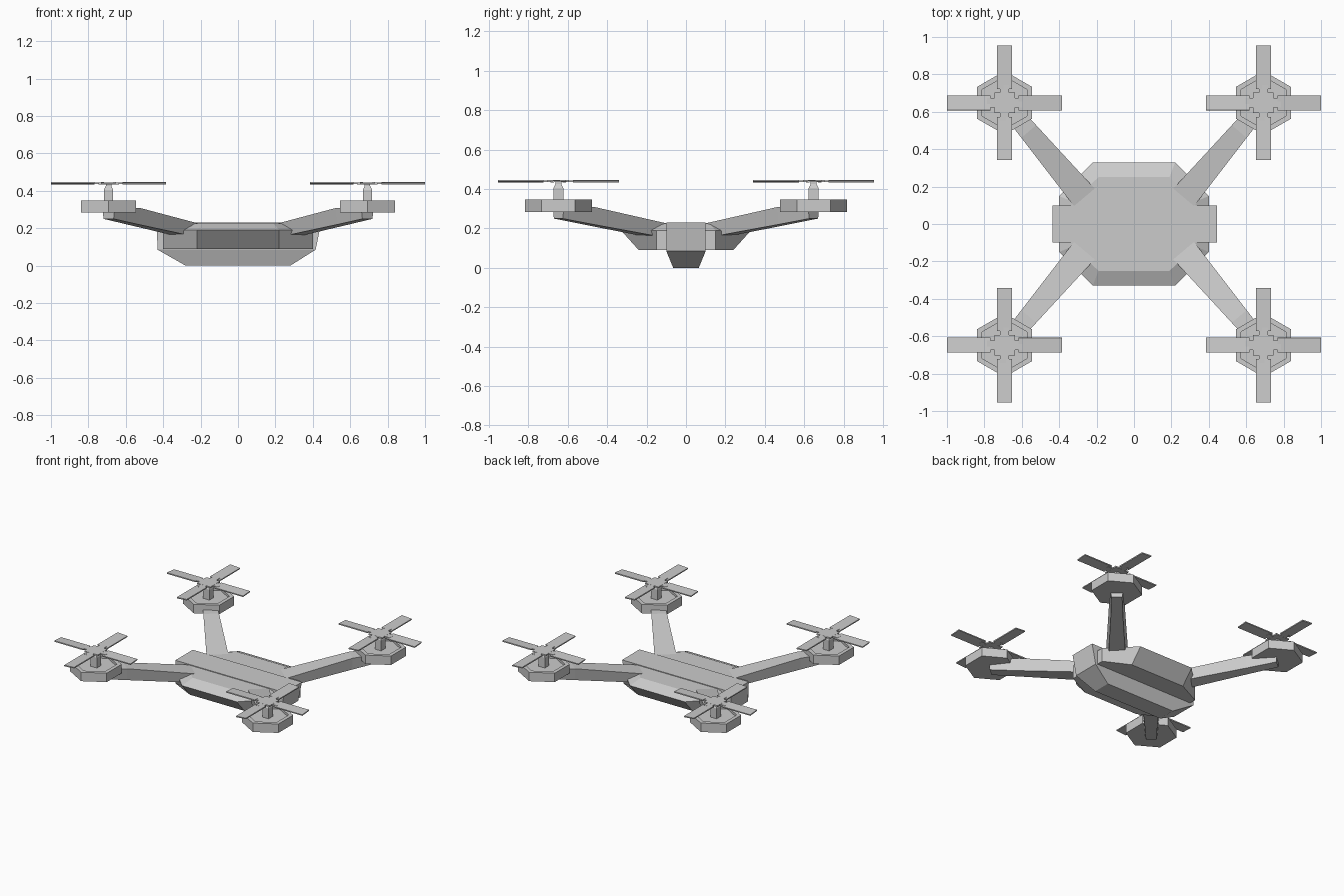
import bpy, bmesh
from math import radians, cos, sin, pi
from mathutils import Matrix, Vector

cube = bpy.data.objects.get("Cube")
if cube:
    bpy.data.objects.remove(cube, do_unlink=True)

GREY = (0.6, 0.6, 0.6, 1)
grey = bpy.data.materials.new("light grey")
grey.use_nodes = True
grey.diffuse_color = GREY
grey.node_tree.nodes["Principled BSDF"].inputs["Base Color"].default_value = GREY


def finish(bm, name):
    bmesh.ops.recalc_face_normals(bm, faces=bm.faces)
    mesh = bpy.data.meshes.new(name)
    bm.to_mesh(mesh)
    bm.free()
    mesh.materials.append(grey)
    obj = bpy.data.objects.new(name, mesh)
    bpy.context.collection.objects.link(obj)
    return obj


def loft(bm, rings):
    """Skin a stack of equal-length rings and cap both ends."""
    loops = [[bm.verts.new(p) for p in ring] for ring in rings]
    for a, b in zip(loops, loops[1:]):
        for i in range(len(a)):
            j = (i + 1) % len(a)
            bm.faces.new((a[i], a[j], b[j], b[i]))
    bm.faces.new(loops[0][::-1])
    bm.faces.new(loops[-1])


def rect(x0, x1, hy, z):
    return [(x0, -hy, z), (x1, -hy, z), (x1, hy, z), (x0, hy, z)]


def octagon(long_x, short_y, short_x, long_y, z):
    quarter = [(long_x, short_y), (short_x, long_y)]
    right = [(x, -y) for x, y in quarter[::-1]] + quarter
    return [(x, y, z) for x, y in right] + [(-x, -y, z) for x, y in right]


def hexagon(c, r, z):
    return [(c.x + r * cos(pi / 6 + i * pi / 3),
             c.y + r * sin(pi / 6 + i * pi / 3), z) for i in range(6)]


def box(bm, size, matrix):
    bmesh.ops.create_cube(bm, size=1, matrix=matrix @ Matrix.Diagonal((*size, 1)))


# Undercut eight-sided hull with a bevelled top
bm = bmesh.new()
loft(bm, [octagon(0.40, 0.15, 0.22, 0.24, 0.09),
          octagon(0.40, 0.15, 0.22, 0.33, 0.19),
          octagon(0.33, 0.12, 0.19, 0.25, 0.225)])
finish(bm, "hull")

# Long centre spine with a tapered keel
bm = bmesh.new()
loft(bm, [rect(-0.28, 0.28, 0.065, 0),
          rect(-0.43, 0.415, 0.1, 0.085),
          rect(-0.435, 0.445, 0.1, 0.23)])
finish(bm, "spine_and_keel")


def arm(centre, sx, sy, label):
    root = Vector((0.23 * sx, 0.10 * sy, 0))
    tip = Vector((centre.x, centre.y, 0))
    side = (tip - root).normalized().cross(Vector((0, 0, 1)))

    def section(p, top_w, low_w, low, top):
        return [p + side * w + Vector((0, 0, z)) for w, z in
                ((-low_w, low), (low_w, low), (top_w, top), (-top_w, top))]
    bm = bmesh.new()
    loft(bm, [section(root, 0.075, 0.06, 0.145, 0.215),
              section(root.lerp(tip, 0.72), 0.052, 0.04, 0.22, 0.308),
              section(tip, 0.045, 0.035, 0.25, 0.315)])
    finish(bm, label + "_arm")


def motor(centre, label):
    # Six-sided pod with a shallow tray in its top
    bm = bmesh.new()
    loft(bm, [hexagon(centre, 0.17, 0.283), hexagon(centre, 0.17, 0.348),
              hexagon(centre, 0.14, 0.348), hexagon(centre, 0.14, 0.33)])
    finish(bm, label + "_motor_pod")

    # Square shaft narrowing to the hub
    bm = bmesh.new()
    rings = []
    for half, z in ((0.025, 0.325), (0.025, 0.405), (0.015, 0.425), (0.015, 0.438)):
        rings.append([(centre.x + x, centre.y + y, z)
                      for x, y, _ in rect(-half, half, half, 0)])
    loft(bm, rings)
    finish(bm, label + "_shaft")


def propeller(centre, label):
    bm = bmesh.new()
    hub = Matrix.Translation((centre.x, centre.y, 0.44))
    box(bm, (0.11, 0.11, 0.01), hub)
    for i in range(4):
        turn = hub @ Matrix.Rotation(i * pi / 2, 4, "Z")
        pitch = Matrix.Rotation(radians(4), 4, "X")
        box(bm, (0.06, 0.05, 0.009), turn @ Matrix.Translation((0.065, 0, 0)))
        box(bm, (0.232, 0.08, 0.008), turn @ Matrix.Translation((0.191, 0, 0)) @ pitch)
    finish(bm, label + "_propeller")


# Four matching arms with motors and propellers
for sx, x_name in ((1, "left"), (-1, "right")):
    for sy, y_name in ((-1, "front"), (1, "back")):
        label = y_name + "_" + x_name
        centre = Vector((0.692 * sx, 0.648 * sy, 0))
        arm(centre, sx, sy, label)
        motor(centre, label)
        propeller(centre, label)
